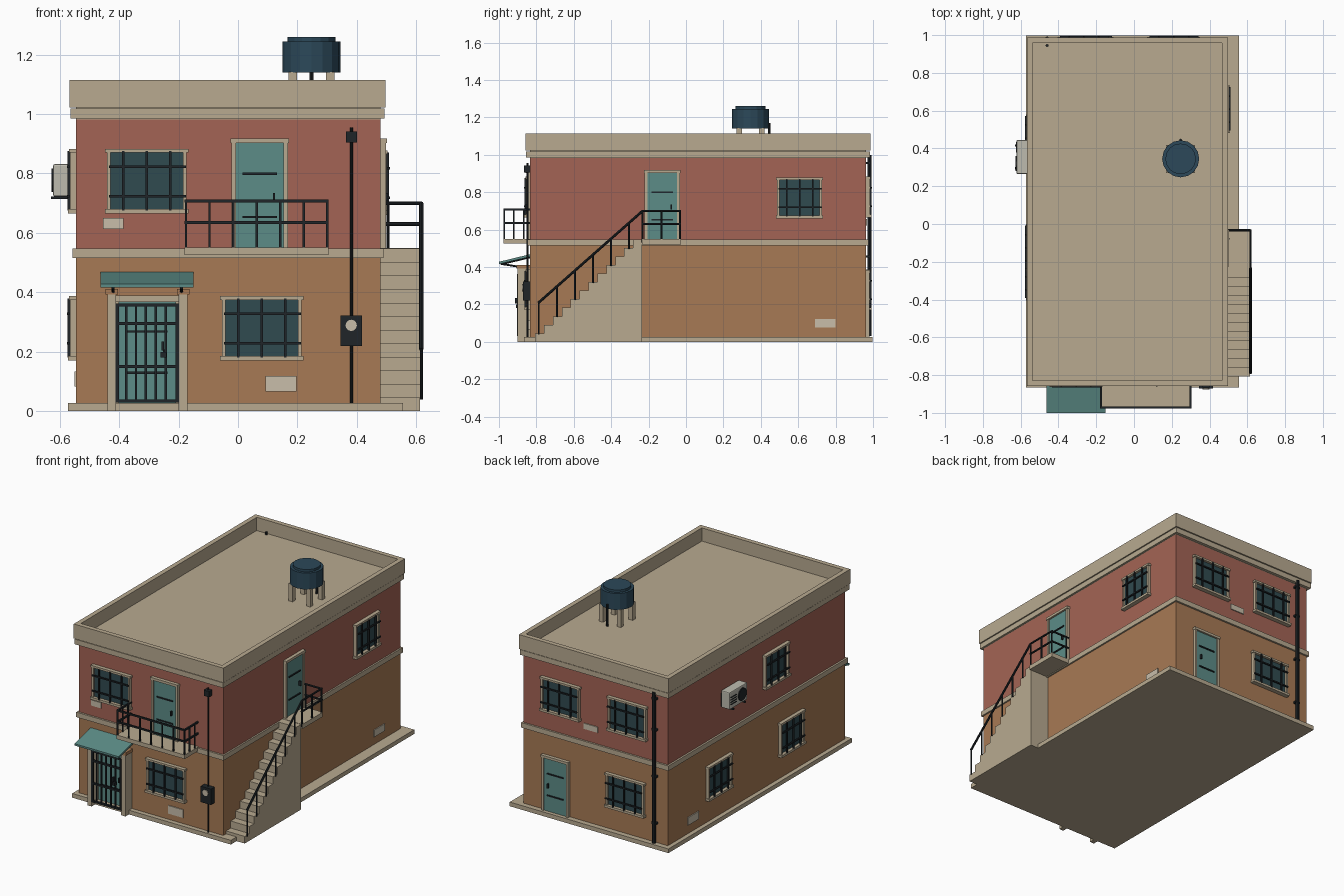
import bpy, bmesh, math
from mathutils import Vector, Matrix

if "Cube" in bpy.data.objects:
    bpy.data.objects.remove(bpy.data.objects["Cube"])


def material(name, r, g, b):
    m = bpy.data.materials.new(name)
    m.diffuse_color = (r, g, b, 1)
    m.use_nodes = True
    m.node_tree.nodes["Principled BSDF"].inputs["Base Color"].default_value = m.diffuse_color
    return m


ochre = material("ochre_plaster", .39, .195, .09)
red = material("red_plaster", .37, .127, .09)
trim = material("sand_trim", .48, .40, .28)
patch = material("pale_patch", .58, .51, .40)
teal = material("teal_paint", .107, .262, .242)
glass = material("dark_glass", .03, .069, .08)
metal = material("dark_metal", .014, .018, .021)
blue = material("tank_blue", .025, .065, .10)
white = material("unit_white", .51, .50, .43)


def finish(name, bm, mat):
    bmesh.ops.recalc_face_normals(bm, faces=bm.faces)
    me = bpy.data.meshes.new(name)
    bm.to_mesh(me)
    bm.free()
    me.materials.append(mat)
    ob = bpy.data.objects.new(name, me)
    bpy.context.collection.objects.link(ob)
    return ob


def build(name, mat, boxes=(), rods=(), sides=8):
    """Boxes are (x0,x1,y0,y1,z0,z1); rods are (start, end, radius)."""
    bm = bmesh.new()
    for x0, x1, y0, y1, z0, z1 in boxes:
        c = Matrix.Translation(((x0 + x1) / 2, (y0 + y1) / 2, (z0 + z1) / 2))
        s = Matrix.Diagonal((abs(x1 - x0), abs(y1 - y0), abs(z1 - z0), 1))
        bmesh.ops.create_cube(bm, size=1, matrix=c @ s)
    for a, b, r in rods:
        a, b = Vector(a), Vector(b)
        rot = (b - a).to_track_quat('Z', 'Y').to_matrix().to_4x4()
        bmesh.ops.create_cone(bm, cap_ends=True, segments=sides, radius1=r, radius2=r,
                              depth=(b - a).length, matrix=Matrix.Translation((a + b) / 2) @ rot)
    return finish(name, bm, mat)


def prism(name, mat, profile, x0, x1):
    """Extrude a (y, z) profile along x."""
    bm = bmesh.new()
    f = bm.faces.new([bm.verts.new((x0, y, z)) for y, z in profile])
    ext = bmesh.ops.extrude_face_region(bm, geom=[f])['geom']
    bmesh.ops.translate(bm, vec=(x1 - x0, 0, 0),
                        verts=[v for v in ext if isinstance(v, bmesh.types.BMVert)])
    return finish(name, bm, mat)


L, R, F, B = -.545, .48, -.835, .963   # wall planes


def on_wall(side, u0, u1, d0, d1, z0, z1):
    """Box on a wall: u along the wall, d outward from it."""
    if side == 'front':
        return (u0, u1, F - d1, F - d0, z0, z1)
    if side == 'back':
        return (u0, u1, B + d0, B + d1, z0, z1)
    if side == 'left':
        return (L - d1, L - d0, u0, u1, z0, z1)
    return (R + d0, R + d1, u0, u1, z0, z1)


def window(side, level, u, z, w=.235, h=.19):
    n, a, b, lo, hi = f"{side}_{level}_window", u - w / 2, u + w / 2, z - h / 2, z + h / 2
    o = lambda *v: on_wall(side, *v)
    build(n + "_frame", trim, [
        o(a - .012, a, -.01, .02, lo, hi), o(b, b + .012, -.01, .02, lo, hi),
        o(a - .018, b + .018, -.01, .024, hi, hi + .013),
        o(a - .018, b + .018, -.01, .028, lo - .015, lo)])
    build(n + "_glass", glass, [o(a, b, -.01, .008, lo, hi)])
    bars = [o(u + k * w / 3.1 - .004, u + k * w / 3.1 + .004, .02, .029, lo - .005, hi + .005)
            for k in (-1, 0, 1)]
    bars += [o(a - .005, b + .01, .022, .031, zz - .004, zz + .004)
             for zz in (z - h * .27, z + h * .25)]
    build(n + "_bars", metal, bars)


def door(side, level, u, z0, h, w=.16, handle=1):
    n, a, b, top = f"{side}_{level}_door", u - w / 2, u + w / 2, z0 + h
    o = lambda *v: on_wall(side, *v)
    build(n + "_frame", trim, [
        o(a - .015, a, -.01, .018, z0, top), o(b, b + .015, -.01, .018, z0, top),
        o(a - .018, b + .018, -.01, .022, top, top + .016)])
    build(n + "_panel", teal, [o(a, b, -.01, .01, z0, top)])
    hu = u + handle * w * .3
    build(n + "_fittings", metal, [
        o(u - w * .36, u + w * .36, .008, .016, z0 + h * k - .004, z0 + h * k + .004)
        for k in (.3, .71)] + [o(hu - .004, hu + .004, .008, .025, z0 + h * .45, z0 + h * .53)])


# Building shell
build("plinth", trim, [(-.573, .555, -.865, .997, 0, .027)])
build("lower_wall", ochre, [(L, R, F, B, .027, .515)])
build("floor_band", trim, [(L - .012, R + .01, F - .012, B + .012, .515, .547)])
build("upper_wall", red, [(L, R, F, B, .547, .982)])
build("cornice", trim, [(L - .018, R + .013, F - .02, B + .02, .985, 1.018)])
build("roof", trim, [(L, R, F, B, .98, 1.03)])
px0, px1, py0, py1, t = -.567, .497, -.858, .987, .03
build("parapet", trim, [
    (px0, px1, py0, py0 + t, 1.022, 1.115), (px0, px1, py1 - t, py1, 1.022, 1.115),
    (px0, px0 + t, py0 + t, py1 - t, 1.022, 1.115), (px1 - t, px1, py0 + t, py1 - t, 1.022, 1.115)])

# Windows and doors
for side, level, u, z in [
        ('front', 'upper', -.307, .775), ('front', 'lower', .08, .28),
        ('right', 'upper', .607, .77), ('left', 'upper', -.125, .775),
        ('left', 'lower_rear', .455, .28), ('left', 'lower_fore', -.28, .28),
        ('back', 'upper_a', .21, .775), ('back', 'upper_b', -.265, .775),
        ('back', 'lower', -.25, .28)]:
    window(side, level, u, z, .245 if side in ('front', 'back') else .215)
door('front', 'upper', .073, .547, .355)
door('right', 'upper', -.127, .547, .355)
door('front', 'lower', -.305, .027, .34, .19)
door('back', 'lower', .247, .027, .34)

# Plaster repair patches
for i, (side, u, z, w, h) in enumerate([
        ('front', -.42, .632, .07, .036), ('front', .145, .092, .105, .052),
        ('right', .745, .1, .11, .045), ('left', .71, .108, .11, .05), ('back', 0, .64, .1, .036)]):
    build(f"wall_patch_{i + 1}", patch,
          [on_wall(side, u - w / 2, u + w / 2, -.002, .006, z - h / 2, z + h / 2)])

# Front porch: pillars, lintel, gate, sloped canopy
build("porch_pillars", trim, [(x, x + .03, -.9, F, 0, .395) for x in (-.44, -.2)])
build("porch_lintel", trim, [(-.41, -.2, -.88, F, .368, .39)])
build("porch_caps", ochre, [(x, x + .042, -.905, F, .392, .412) for x in (-.446, -.206)])
gate = [(-.41 + k * .0333 - .004, -.41 + k * .0333 + .004, -.9, -.892, .035, .36) for k in range(1, 6)]
gate += [(x, x + .012, -.903, -.889, .03, .362) for x in (-.412, -.21)]
gate += [(-.412, -.198, -.903, -.889, z, z + .01) for z in (.03, .145, .29, .352)]
gate += [(-.26, -.24, -.91, -.885, .18, .2), (-.257, -.249, -.915, -.9, .205, .235)]
build("porch_gate", metal, gate)
prism("canopy", teal, [(-1, .416), (-1, .428), (F, .468), (F, .454)], -.462, -.15)
build("canopy_brackets", metal, rods=[
    r for x in (-.42, -.19) for r in (((x, -.99, .417), (x, F, .392), .005),
                                      ((x, -.99, .415), (x, F, .452), .005))])

# Front balcony
build("balcony_slab", trim, [(-.18, .305, -.977, F, .525, .551)])
posts = [(-.175 + k * .0792, -.972) for k in range(7)]
posts += [(x, y) for x in (-.175, .3) for y in (-.92, -.868)]
rail = [(x - .004, x + .004, y - .004, y + .004, .55, .71) for x, y in posts]
for z in (.635, .708):
    rail += [(-.18, .305, -.977, -.967, z - .005, z + .005)]
    rail += [(x - .005, x + .005, -.972, F, z - .005, z + .005) for x in (-.175, .3)]
build("balcony_railing", metal, rail)

# Outside stair with landing
n, y0, y1, top = 12, -.807, -.235, .547
run, rise = (y1 - y0) / n, top / n
profile = [(y0, 0)]
for k in range(n):
    profile += [(y0 + k * run, (k + 1) * rise), (y0 + (k + 1) * run, (k + 1) * rise)]
prism("stair", trim, profile + [(y1, 0)], R, .613)
build("landing", trim, [(R, .622, y1, -.028, .52, .549)])
xr, rods = .617, []
for k in range(6):
    y = -.787 + k * .0964
    rods.append(((xr, y, .04 + k * .0915), (xr, y, .21 + (y + .787) * .88), .005))
rods.append(((xr, -.79, .208), (xr, -.232, .70), .007))
rods += [((xr, y, .53), (xr, y, .703), .005) for y in (-.232, -.13, -.033)]
rods.append(((.505, -.033, .545), (.505, -.033, .703), .005))
for z in (.63, .70):
    rods += [((xr, -.237, z), (xr, -.028, z), .006), ((.485, -.033, z), (xr, -.033, z), .006)]
build("stair_railing", metal, rods=rods)

# Electric meter and conduit
build("conduit", metal, rods=[((.382, -.848, .027), (.382, -.848, .955), .005)])
build("conduit_boxes", metal, [(.345, .418, -.872, F, .22, .322), (.363, .4, -.866, F, .905, .942)])
build("meter_dial", patch, rods=[((.381, -.87, .289), (.381, -.877, .289), .019)], sides=16)

# Rear downpipe with brackets and roof outlet
build("downpipe", metal, [(-.477, -.443, B, .985, z, z + .012) for z in (.15, .45, .75, .95)],
      [((-.46, .982, .03), (-.46, .982, 1.0), .011)])
build("roof_outlet", metal, rods=[((-.46, .945, 1.025), (-.46, .945, 1.045), .008)])

# Rooftop water tank
tx, ty = .247, .345
build("tank_legs", trim, [(tx + sx * .063 - .014, tx + sx * .063 + .014, ty + sy * .06 - .014,
                           ty + sy * .06 + .014, 1.03, 1.142) for sx in (-1, 1) for sy in (-1, 1)])
build("tank_body", blue, rods=[((tx, ty, 1.14), (tx, ty, 1.245), .098)], sides=16)
build("tank_lid", blue, rods=[((tx, ty, 1.245), (tx, ty, 1.26), .081)], sides=16)
build("tank_pipe", metal, rods=[((tx, ty + .1, 1.03), (tx, ty + .1, 1.17), .007)])

# Air conditioner on the left wall
ac = build("air_conditioner", white, [(-.622, -.56, .265, .445, .722, .832)])
bev = ac.modifiers.new("soft_edges", 'BEVEL')
bev.width, bev.segments = .006, 2
build("air_conditioner_fan", metal, rods=[((-.62, .32, .777), (-.628, .32, .777), .04)], sides=16)
build("air_conditioner_vents", metal,
      [(-.626, -.62, .378, .435, z, z + .005) for z in (.75, .765, .78, .795)])
build("air_conditioner_brackets", metal,
      [b for y in (.295, .415) for b in ((-.63, L, y - .006, y + .006, .714, .723),
                                         (L - .012, L, y - .006, y + .006, .714, .8))])
